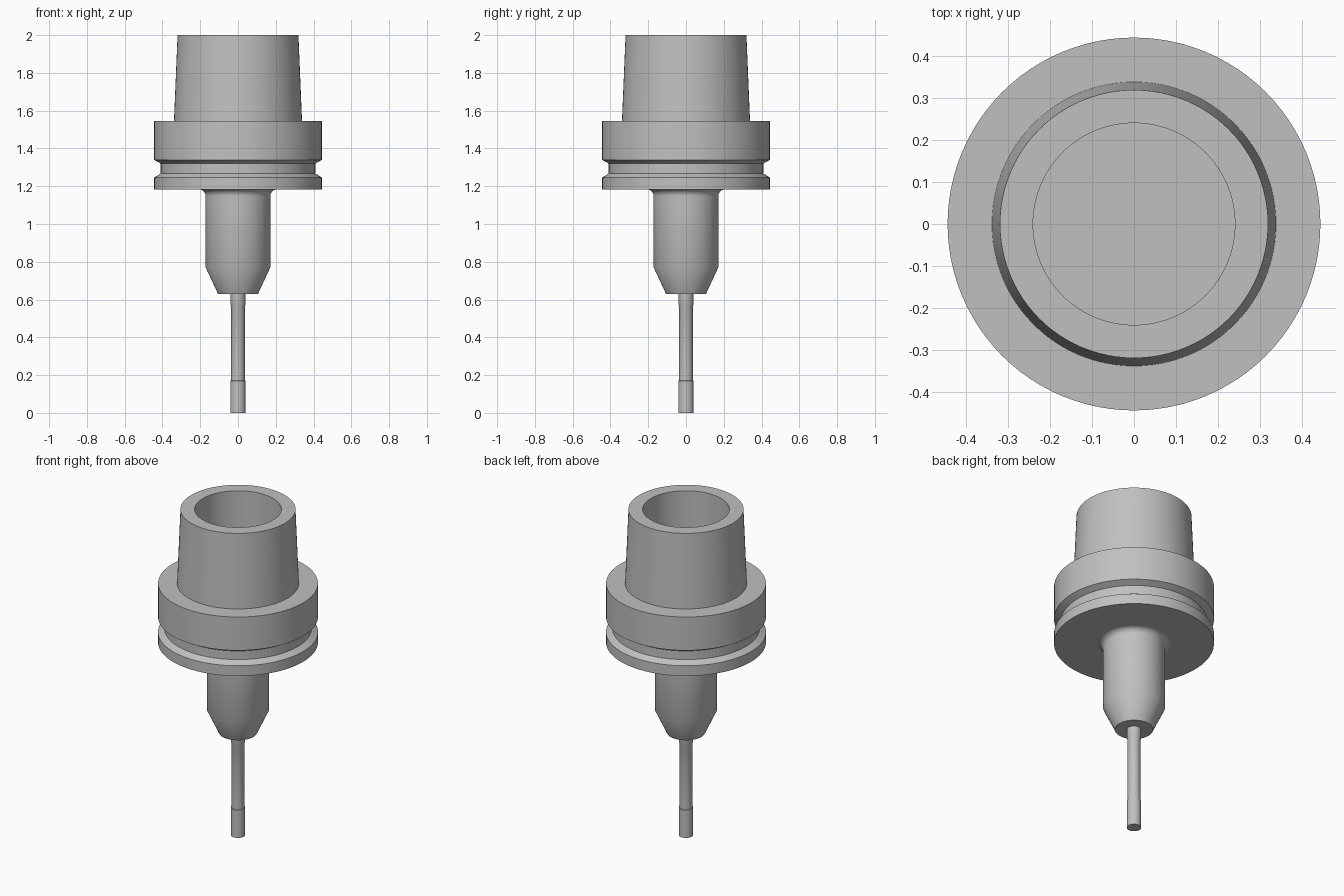
import bpy
import bmesh
from math import pi, sin, cos, radians

cube = bpy.data.objects.get("Cube")
if cube:
    bpy.data.objects.remove(cube, do_unlink=True)

# One plain steel colour
steel = bpy.data.materials.new("steel_grey")
steel.use_nodes = True
colour = (0.53, 0.53, 0.53, 1)
steel.diffuse_color = colour
steel.node_tree.nodes["Principled BSDF"].inputs["Base Color"].default_value = colour


def lathe(name, profile, steps=96):
    """Turn an (r, z) profile, running from axis to axis, around z."""
    bm = bmesh.new()
    verts = [bm.verts.new((r, 0, z)) for r, z in profile]
    edges = [bm.edges.new(pair) for pair in zip(verts, verts[1:])]
    bmesh.ops.spin(bm, geom=verts + edges, cent=(0, 0, 0), axis=(0, 0, 1),
                   angle=2 * pi, steps=steps, use_duplicate=False)
    bmesh.ops.remove_doubles(bm, verts=bm.verts, dist=0.0001)
    bmesh.ops.recalc_face_normals(bm, faces=bm.faces)
    mesh = bpy.data.meshes.new(name)
    bm.to_mesh(mesh)
    bm.free()
    mesh.materials.append(steel)
    obj = bpy.data.objects.new(name, mesh)
    bpy.context.collection.objects.link(obj)
    bpy.ops.object.select_all(action="DESELECT")
    obj.select_set(True)
    bpy.context.view_layer.objects.active = obj
    bpy.ops.object.shade_smooth_by_angle(angle=radians(28))
    return obj


# Tool holder: conical nose, fillet, grooved flange, hollow tapered shank
nose_r, fillet, flange_z = 0.172, 0.034, 1.183
nose = [(0, 0.63), (0.106, 0.63), (nose_r, 0.772), (nose_r, 1.14)]
arc = [(nose_r + fillet * (1 - cos(a)), flange_z - fillet * (1 - sin(a)))
       for a in (i * pi / 16 for i in range(9))]
flange = [(0.215, flange_z), (0.445, flange_z), (0.445, 1.246), (0.409, 1.267),
          (0.409, 1.32), (0.445, 1.34), (0.445, 1.545)]
shank = [(0.339, 1.545), (0.32, 2.0), (0.241, 2.0), (0.241, 1.55), (0, 1.55)]
lathe("tool_holder", nose + arc + flange + shank)

# Cutting tool: wider cutting end, relieved neck, gripped stem
lathe("cutting_tool", [(0, 0), (0.04, 0), (0.04, 0.17), (0.036, 0.172),
                       (0.036, 0.565), (0.04, 0.575), (0.04, 0.64), (0, 0.64)], 48)
